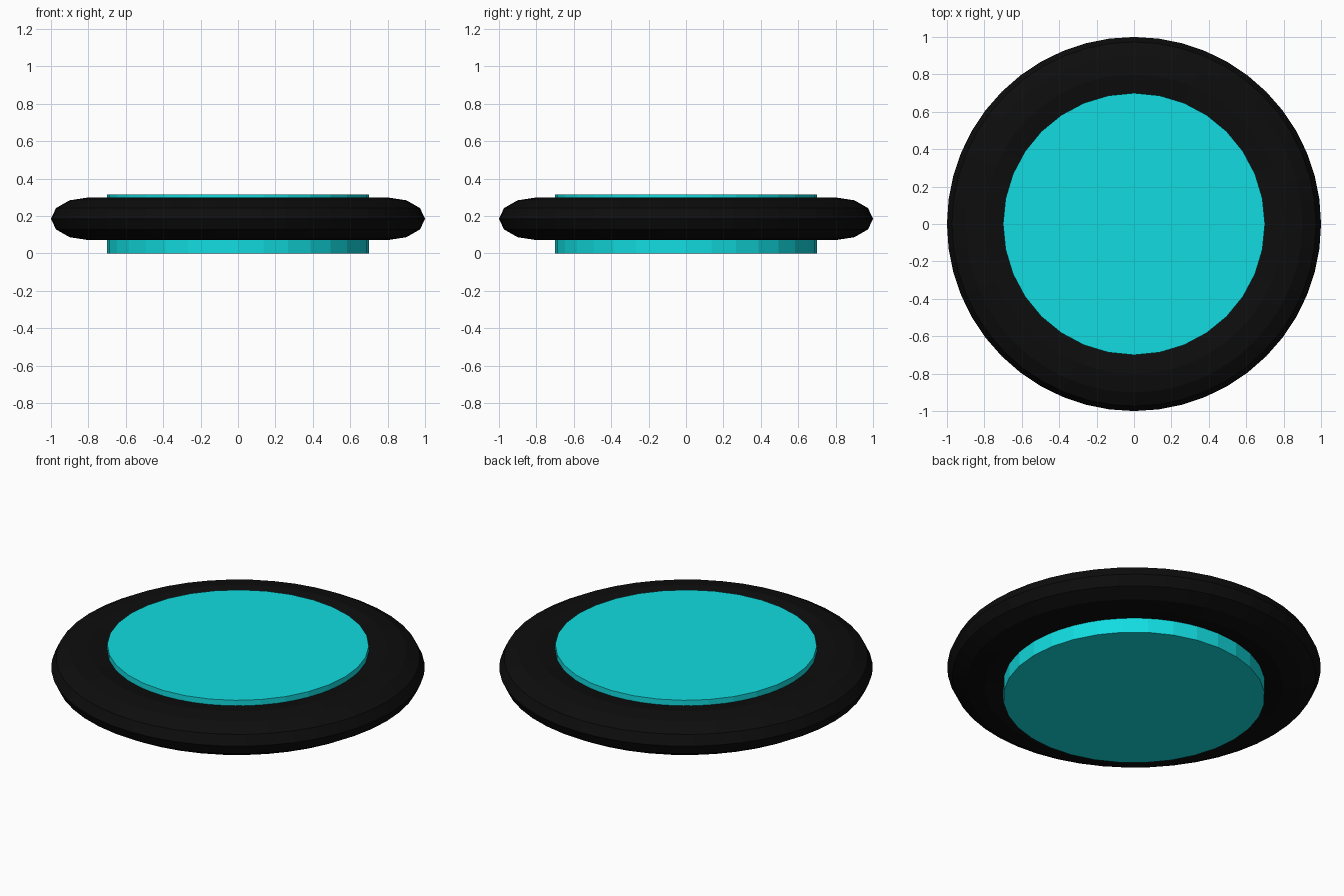
import bpy

if "Cube" in bpy.data.objects:
    bpy.data.objects.remove(bpy.data.objects["Cube"])


def make_material(name, rgb):
    mat = bpy.data.materials.new(name)
    mat.diffuse_color = (*rgb, 1.0)
    mat.use_nodes = True
    mat.node_tree.nodes["Principled BSDF"].inputs["Base Color"].default_value = mat.diffuse_color
    return mat


cyan = make_material("cyan", (0.006, 0.72, 0.75))
black = make_material("black", (0.004, 0.004, 0.004))

# Central disc, 32 flat sides
bpy.ops.mesh.primitive_cylinder_add(vertices=32, radius=0.7, depth=0.316,
                                    location=(0, 0, 0.158))
disc = bpy.context.object
disc.name = "centre_disc"
disc.data.materials.append(cyan)

# Flattened outer ring
bpy.ops.mesh.primitive_torus_add(major_radius=0.8, minor_radius=0.2,
                                 major_segments=48, minor_segments=12,
                                 location=(0, 0, 0.185))
ring = bpy.context.object
ring.name = "outer_ring"
ring.scale.z = 0.57
ring.data.materials.append(black)
